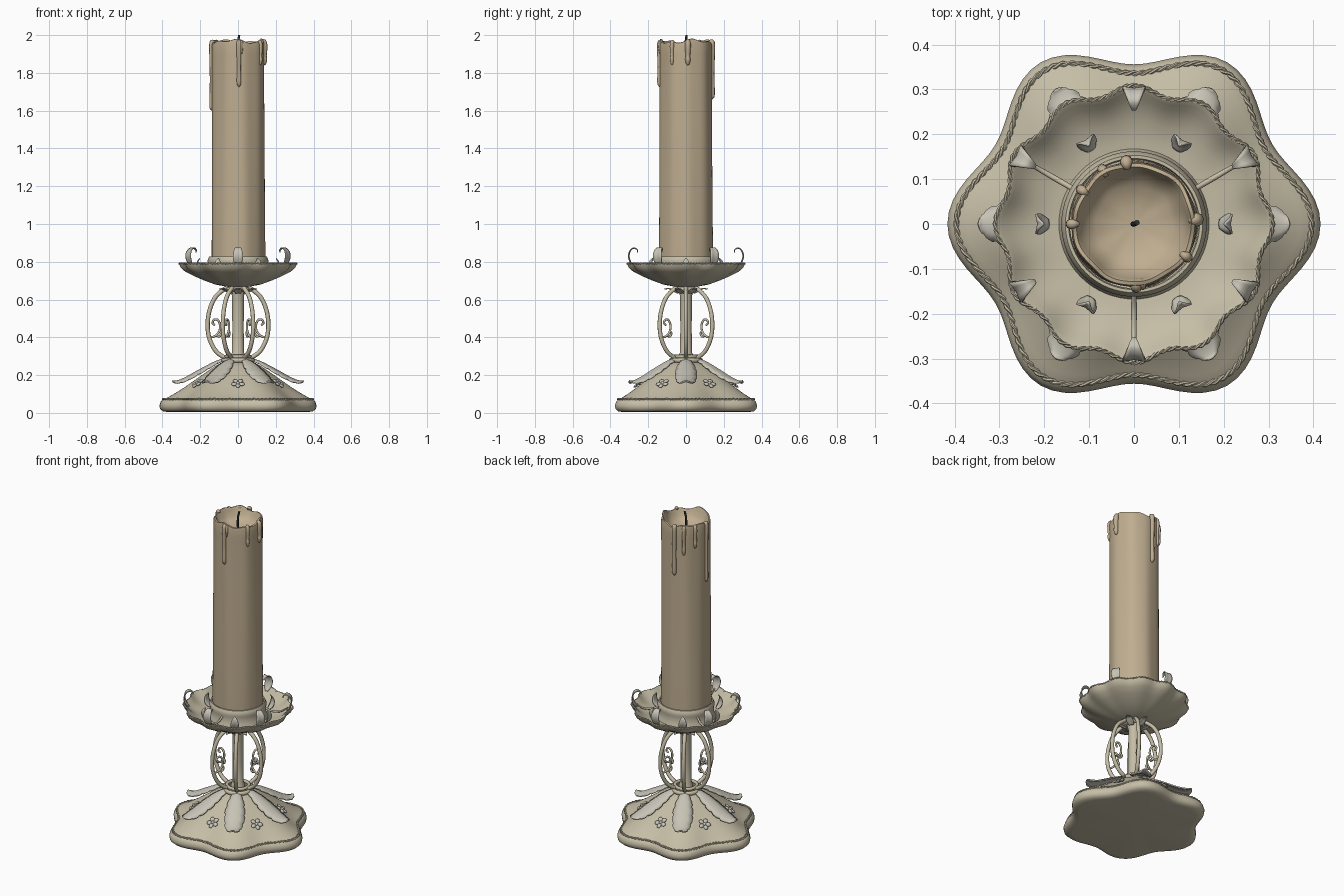
import bpy, bmesh, math
from math import sin, cos, pi, radians
from mathutils import Vector, Matrix

if "Cube" in bpy.data.objects:
    bpy.data.objects.remove(bpy.data.objects["Cube"])


def mat(name, col):
    m = bpy.data.materials.new(name)
    m.diffuse_color = (*col, 1)
    m.use_nodes = True
    m.node_tree.nodes["Principled BSDF"].inputs["Base Color"].default_value = m.diffuse_color
    return m


METAL = mat("aged_metal", (0.56, 0.51, 0.38))
LEAF = mat("pale_metal", (0.58, 0.55, 0.47))
WAX = mat("wax", (0.52, 0.42, 0.28))
BLACK = mat("wick_black", (0.03, 0.03, 0.03))


def finish(name, bm, m, angle=50):
    bmesh.ops.recalc_face_normals(bm, faces=bm.faces)
    me = bpy.data.meshes.new(name)
    bm.to_mesh(me)
    bm.free()
    me.materials.append(m)
    ob = bpy.data.objects.new(name, me)
    bpy.context.collection.objects.link(ob)
    bpy.ops.object.select_all(action='DESELECT')
    ob.select_set(True)
    bpy.context.view_layer.objects.active = ob
    bpy.ops.object.shade_smooth_by_angle(angle=radians(angle))
    return ob


def lathe(name, prof, m, lobes=1, n=96, wob=None, closed=False):
    """prof = (radius, z, lobe amplitude); radius 0 makes a pole."""
    bm = bmesh.new()
    rings = []
    for r, z, a in prof:
        if r == 0:
            rings.append([bm.verts.new((0, 0, z))] * n)
            continue
        ring = []
        for i in range(n):
            t = 2 * pi * i / n
            rr = r + a * cos(lobes * t)
            dr, dz = wob(t, z) if wob else (0, 0)
            ring.append(bm.verts.new(((rr + dr) * cos(t), (rr + dr) * sin(t), z + dz)))
        rings.append(ring)
    if closed:
        rings.append(rings[0])
    for A, B in zip(rings, rings[1:]):
        for i in range(n):
            j = (i + 1) % n
            f = []
            for v in (A[i], A[j], B[j], B[i]):
                if v not in f:
                    f.append(v)
            bm.faces.new(f)
    return finish(name, bm, m)


def spline(pts, k=6):
    """Catmull-Rom through tuples of any size."""
    P = [Vector(p) for p in pts]
    P = [2 * P[0] - P[1]] + P + [2 * P[-1] - P[-2]]
    out = []
    for a, b, c, d in zip(P, P[1:], P[2:], P[3:]):
        for s in range(k):
            t = s / k
            out.append(0.5 * (2 * b + (c - a) * t + (2 * a - 5 * b + 4 * c - d) * t * t
                              + (3 * b - a - 3 * c + d) * t ** 3))
    return out + [P[-2]]


def tube(name, paths, m, rad, cyclic=False, res=2):
    """paths = lists of (x, y, z, radius factor)."""
    cu = bpy.data.curves.new(name, 'CURVE')
    cu.dimensions = '3D'
    cu.bevel_depth, cu.bevel_resolution, cu.use_fill_caps = rad, res, True
    for path in paths:
        s = cu.splines.new('POLY')
        s.points.add(len(path) - 1)
        s.use_cyclic_u = cyclic
        for p, q in zip(s.points, path):
            p.co = (q[0], q[1], q[2], 1)
            p.radius = q[3] if len(q) > 3 else 1
    tmp = bpy.data.objects.new(name, cu)
    bpy.context.collection.objects.link(tmp)
    bpy.context.view_layer.update()
    bm = bmesh.new()
    bm.from_mesh(tmp.evaluated_get(bpy.context.evaluated_depsgraph_get()).to_mesh())
    bpy.data.objects.remove(tmp)
    return finish(name, bm, m)


def polar(r, z, t, w=1):
    return (r * cos(t), r * sin(t), z, w)


def leaves(name, path, angles, fold=0.15, thick=0.005, scallop=0.0):
    """Folded leaves along a radial path of (r, z, half width)."""
    bm = bmesh.new()
    pts = spline(path, 4)
    for t in angles:
        rot = Matrix.Rotation(t, 3, 'Z')
        rows = []
        for i, (r, z, w) in enumerate(pts):
            w = max(w, 0.001) * (1 - scallop * (i % 4 == 0))
            a, b = pts[max(i - 1, 0)], pts[min(i + 1, len(pts) - 1)]
            nrm = Vector((a[1] - b[1], 0, b[0] - a[0])).normalized()
            rows.append([bm.verts.new(rot @ (Vector((r, u * w, z)) - nrm * fold * abs(u) * w))
                         for u in (-1, -0.5, 0, 0.5, 1)])
        for A, B in zip(rows, rows[1:]):
            for i in range(4):
                bm.faces.new((A[i], A[i + 1], B[i + 1], B[i]))
    ob = finish(name, bm, LEAF, 40)
    mod = ob.modifiers.new("thickness", 'SOLIDIFY')
    mod.thickness, mod.offset = thick, 0
    return ob


def rope(name, r, amp, lobes, z, turns, rad):
    n = turns * 9
    paths = []
    for ph in (0, pi):
        path = []
        for i in range(n):
            t = 2 * pi * i / n
            p = turns * t + ph
            path.append(polar(r + amp * cos(lobes * t) + rad * 0.8 * cos(p), z + rad * 0.8 * sin(p), t))
        paths.append(path)
    tube(name, paths, METAL, rad, True, 1)


SIX = [k * pi / 3 for k in range(6)]
MID = [t + pi / 6 for t in SIX]

# Six-lobed base with rope trim
lathe("base", [(0, 0.005, 0), (0.34, 0.004, 0.025), (0.368, 0.008, 0.029), (0.383, 0.022, 0.03),
               (0.386, 0.04, 0.03), (0.379, 0.06, 0.03), (0.366, 0.071, 0.03), (0.345, 0.082, 0.027),
               (0.31, 0.105, 0.021), (0.27, 0.135, 0.014), (0.22, 0.174, 0.008), (0.17, 0.212, 0.004),
               (0.12, 0.248, 0.001), (0.085, 0.268, 0), (0, 0.272, 0)], METAL, 6)
rope("base_rope", 0.366, 0.03, 6, 0.072, 60, 0.004)

# Stem, collars and cage of bowed wires
lathe("stem", [(0, 0.26, 0), (0.045, 0.26, 0), (0.04, 0.3, 0), (0.032, 0.32, 0), (0.03, 0.45, 0),
               (0.032, 0.62, 0), (0.045, 0.67, 0), (0, 0.69, 0)], METAL, 1, 24)
for nm, R, zc, q in (("lower_collar", 0.078, 0.278, 0.013), ("lower_bead", 0.062, 0.298, 0.01),
                     ("upper_collar", 0.05, 0.655, 0.012)):
    lathe(nm, [(R + q * cos(a * pi / 4), zc + q * sin(a * pi / 4), 0) for a in range(8)],
          METAL, 1, 40, closed=True)
bow = spline([(0.06, 0.285), (0.115, 0.325), (0.15, 0.39), (0.161, 0.465), (0.15, 0.545),
              (0.118, 0.615), (0.06, 0.665)])
tube("bowed_wires", [[polar(r, z, t) for r, z in bow] for t in SIX], METAL, 0.0115)
curl = spline([(0.152, 0.4), (0.125, 0.405), (0.1, 0.43), (0.095, 0.465), (0.108, 0.492),
               (0.128, 0.492), (0.134, 0.475), (0.122, 0.465)])
hook = spline([(0.118, 0.41), (0.098, 0.405), (0.09, 0.422), (0.1, 0.434)])
tube("cage_scrolls", [[polar(r, z, t) for r, z in c] for t in SIX for c in (curl, hook)], METAL, 0.006)

# Leaves draped over the base and under the dish
leaves("base_leaves", [(0.075, 0.285, 0.02), (0.12, 0.27, 0.038), (0.17, 0.245, 0.052),
                       (0.22, 0.218, 0.058), (0.27, 0.19, 0.055), (0.31, 0.172, 0.043),
                       (0.335, 0.167, 0.025), (0.347, 0.17, 0.004)], SIX, 0.3, 0.008, 0.12)
leaves("under_dish_leaves", [(0.04, 0.635, 0.014), (0.065, 0.648, 0.02), (0.09, 0.66, 0.014),
                             (0.115, 0.655, 0.002)], MID, 0.2)

# Five-petal flowers on the base slope
bm = bmesh.new()
for t in MID:
    M = (Matrix.Rotation(t, 4, 'Z') @ Matrix.Translation((0.248, 0, 0.157))
         @ Matrix.Rotation(radians(38), 4, 'Y'))
    for k in range(5):
        a = 2 * pi * k / 5
        bmesh.ops.create_uvsphere(bm, u_segments=10, v_segments=6, radius=1, matrix=M
                                  @ Matrix.Rotation(a, 4, 'Z') @ Matrix.Translation((0.022, 0, 0))
                                  @ Matrix.Diagonal((0.015, 0.013, 0.007, 1)))
    bmesh.ops.create_uvsphere(bm, u_segments=10, v_segments=6, radius=0.01, matrix=M)
finish("base_flowers", bm, LEAF)

# Scalloped drip dish with rope rim
lathe("drip_dish", [(0, 0.665, 0), (0.06, 0.668, 0), (0.12, 0.68, 0.001), (0.18, 0.702, 0.002),
                    (0.235, 0.727, 0.004), (0.275, 0.75, 0.007), (0.295, 0.77, 0.009),
                    (0.302, 0.787, 0.01), (0.296, 0.794, 0.01), (0.286, 0.787, 0.009),
                    (0.272, 0.77, 0.007), (0.23, 0.745, 0.003), (0.18, 0.732, 0),
                    (0, 0.725, 0)], METAL, 12, 144)
rope("dish_rope", 0.299, 0.01, 12, 0.79, 56, 0.0035)

# Leaves and arms on the dish
leaves("rim_leaves", [(0.278, 0.775, 0.008), (0.293, 0.8, 0.022), (0.301, 0.83, 0.026),
                      (0.294, 0.858, 0.022), (0.275, 0.872, 0.014), (0.258, 0.862, 0.006),
                      (0.256, 0.85, 0.001)], MID, 0.15)
leaves("inner_leaves", [(0.19, 0.735, 0.01), (0.205, 0.755, 0.022), (0.213, 0.78, 0.022),
                        (0.211, 0.803, 0.013), (0.202, 0.818, 0.002)], SIX, 0.2)
arm = spline([(0.15, 0.785, 0.8), (0.19, 0.765, 0.9), (0.24, 0.765, 0.8), (0.282, 0.79, 0.5)])
tube("dish_arms", [[polar(r, z, t, w) for r, z, w in arm] for t in MID[::2]], METAL, 0.007)

# Candle cup
lathe("candle_cup", [(0.17, 0.725, 0), (0.16, 0.75, 0), (0.157, 0.79, 0), (0.162, 0.805, 0),
                     (0.157, 0.818, 0), (0.153, 0.828, 0), (0.146, 0.828, 0), (0.143, 0.81, 0),
                     (0.143, 0.725, 0)], METAL, 1, 64, closed=True)


# Candle with uneven melted rim
def melt(t, z):
    d = 0.0018 * sin(5 * t + 2 * z) + 0.0012 * sin(9 * t + 1)
    return d, (0.008 * sin(3 * t + 0.6) + 0.006 * sin(7 * t) if z > 1.93 else 0)


lathe("candle", [(0, 0.73, 0), (0.14, 0.73, 0), (0.142, 0.85, 0), (0.14, 1.1, 0), (0.139, 1.4, 0),
                 (0.138, 1.7, 0), (0.138, 1.9, 0), (0.139, 1.95, 0), (0.136, 1.966, 0),
                 (0.128, 1.968, 0), (0.121, 1.955, 0), (0.112, 1.925, 0), (0.085, 1.9, 0),
                 (0.04, 1.888, 0), (0, 1.885, 0)], WAX, 1, 80, melt)

# Wax drips: angle, lower end, thickness
drips = [(272, 1.725, 1), (-32, 1.84, 0.9), (4, 1.84, 1.2), (180, 1.6, 0.9), (97, 1.66, 1.1),
         (120, 1.79, 0.9), (147, 1.83, 0.9), (-82, 1.9, 0.6)]
paths = []
for a, zb, w in drips:
    t = radians(a)
    paths.append([tuple(p) for p in spline([
        polar(0.124, 1.962, t, 0.5 * w), polar(0.136, 1.965, t, 0.9 * w), polar(0.141, 1.94, t, w),
        polar(0.14, (1.94 + zb) / 2, t, 0.8 * w), polar(0.141, zb + 0.03, t, 0.9 * w),
        polar(0.139, zb + 0.008, t, 0.6 * w), polar(0.138, zb, t, 0.1)], 4)])
tube("wax_drips", paths, WAX, 0.013)

# Wick
tube("wick", [[tuple(p) for p in spline([(0, 0, 1.88), (-0.002, 0, 1.93), (0.001, 0, 1.97),
                                         (0.007, 0.003, 2.0)])]], BLACK, 0.006)
